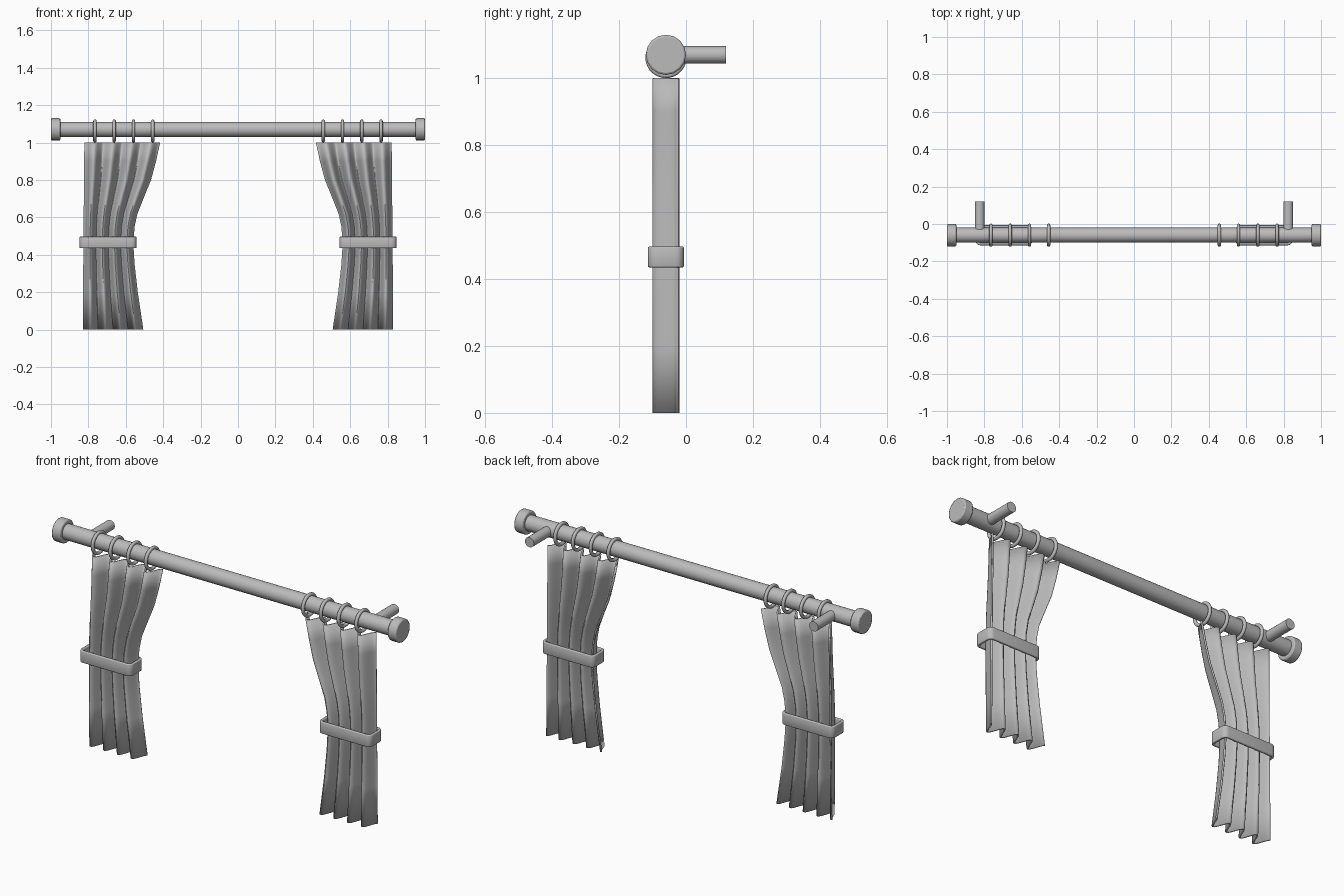
import bpy, bmesh, math
from mathutils import Matrix, Vector

if "Cube" in bpy.data.objects:
    bpy.data.objects.remove(bpy.data.objects["Cube"], do_unlink=True)

GREY = (0.5, 0.5, 0.5, 1)
mat = bpy.data.materials.new("plain grey")
mat.use_nodes = True
mat.diffuse_color = GREY
mat.node_tree.nodes["Principled BSDF"].inputs["Base Color"].default_value = GREY

ROD_Y, ROD_Z = -0.06, 1.07


def finish(bm, name, angle=40):
    bmesh.ops.recalc_face_normals(bm, faces=bm.faces)
    mesh = bpy.data.meshes.new(name)
    bm.to_mesh(mesh)
    bm.free()
    mesh.materials.append(mat)
    obj = bpy.data.objects.new(name, mesh)
    bpy.context.collection.objects.link(obj)
    bpy.ops.object.select_all(action="DESELECT")
    obj.select_set(True)
    bpy.context.view_layer.objects.active = obj
    bpy.ops.object.shade_smooth_by_angle(angle=math.radians(angle))
    return obj


def bevel(obj, width, segments=2):
    mod = obj.modifiers.new("soft edges", "BEVEL")
    mod.width, mod.segments = width, segments


def solidify(obj, thickness, offset):
    mod = obj.modifiers.new("thickness", "SOLIDIFY")
    mod.thickness, mod.offset = thickness, offset


def cylinder(name, centre, radius, length, axis, sides=32):
    bm = bmesh.new()
    turn = Matrix.Rotation(math.pi / 2, 4, "Y" if axis == "X" else "X")
    bmesh.ops.create_cone(bm, cap_ends=True, segments=sides, radius1=radius, radius2=radius,
                          depth=length, matrix=Matrix.Translation(centre) @ turn)
    return finish(bm, name)


def ring(name, x, major=0.053, minor=0.009, steps=28, sides=10):
    # circle section spun around the rod axis
    bm = bmesh.new()
    centre = Vector((x, ROD_Y, ROD_Z - 0.008))
    section = []
    for i in range(sides):
        a = math.tau * i / sides
        section.append(bm.verts.new(centre + Vector((minor * math.cos(a), 0, major + minor * math.sin(a)))))
    edges = [bm.edges.new((section[i], section[i - 1])) for i in range(sides)]
    bmesh.ops.spin(bm, geom=section + edges, cent=centre, axis=(1, 0, 0),
                   angle=math.tau, steps=steps, use_merge=True)
    bmesh.ops.remove_doubles(bm, verts=bm.verts, dist=0.0005)
    return finish(bm, name, 60)


# height, inner edge of the gathered cloth
INNER = [(0, 0.508), (0.2, 0.538), (0.35, 0.555), (0.46, 0.562), (0.55, 0.555),
         (0.62, 0.54), (0.7, 0.508), (0.8, 0.467), (0.9, 0.44), (1, 0.418)]
PLEATS, PER_PLEAT = 4, 16


def curtain(name, side):
    bm = bmesh.new()
    rows = []
    for z, inner in INNER:
        outer = 0.828 - 0.008 * z
        row = []
        for i in range(PLEATS * PER_PLEAT + 1):
            t = i / (PLEATS * PER_PLEAT)
            y = ROD_Y + 0.036 * math.cos(math.tau * PLEATS * t)
            row.append(bm.verts.new((side * (inner + (outer - inner) * t), y, z)))
        rows.append(row)
    for low, high in zip(rows, rows[1:]):
        for i in range(len(low) - 1):
            bm.faces.new((low[i], low[i + 1], high[i + 1], high[i]))
    solidify(finish(bm, name, 60), 0.008, 0)


def tie_band(name, side):
    # rounded plan, open at top and bottom, thickened inwards
    bm = bmesh.new()
    bmesh.ops.create_cube(bm, size=1)
    bmesh.ops.scale(bm, vec=(0.304, 0.108, 0.062), verts=bm.verts)
    bmesh.ops.translate(bm, vec=(side * 0.695, ROD_Y, 0.466), verts=bm.verts)
    upright = [e for e in bm.edges if abs(e.verts[0].co.z - e.verts[1].co.z) > 0.01]
    bmesh.ops.bevel(bm, geom=upright, offset=0.025, segments=5, profile=0.5, affect="EDGES")
    bm.normal_update()
    caps = [f for f in bm.faces if abs(f.normal.z) > 0.9]
    bmesh.ops.delete(bm, geom=caps, context="FACES_ONLY")
    obj = finish(bm, name)
    solidify(obj, 0.014, -1)
    bevel(obj, 0.004)


cylinder("curtain_rod", (0, ROD_Y, ROD_Z), 0.04, 1.92, "X")

for side, word in ((1, "left"), (-1, "right")):
    end_cap = cylinder(word + "_end_cap", (side * 0.975, ROD_Y, ROD_Z), 0.06, 0.05, "X", 16)
    bevel(end_cap, 0.006)
    cylinder(word + "_wall_bracket", (side * 0.825, 0.04, ROD_Z), 0.026, 0.16, "Y", 20)
    for i in range(4):
        ring(f"{word}_ring_{i + 1}", side * (0.456 + 0.103 * i))
    curtain(word + "_curtain", side)
    tie_band(word + "_tie_band", side)
